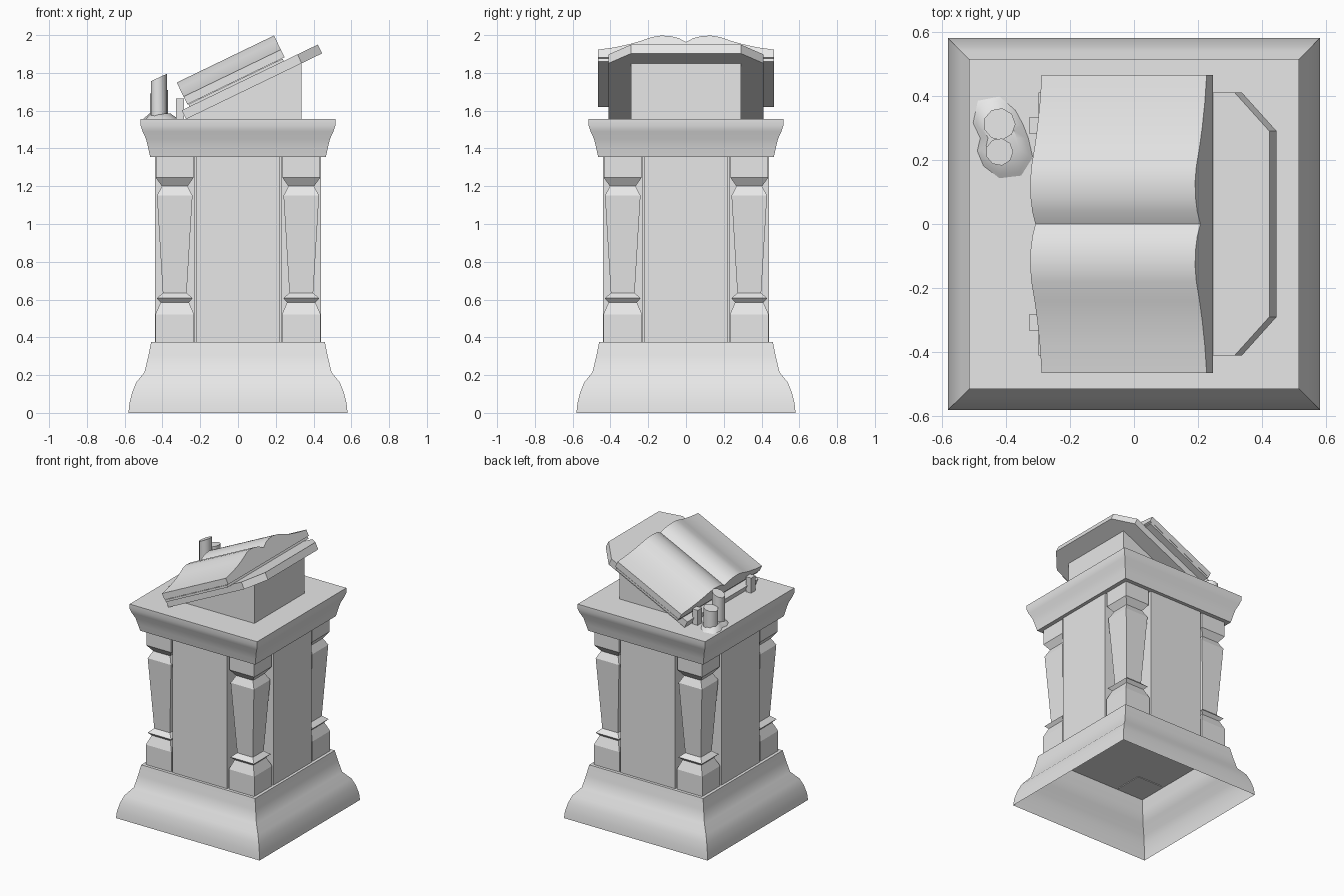
import bpy
import bmesh
import math
from mathutils import Matrix, Vector

cube = bpy.data.objects.get("Cube")
if cube:
    bpy.data.objects.remove(cube, do_unlink=True)

GREY = (0.8, 0.8, 0.8, 1.0)
stone = bpy.data.materials.new("plain_grey")
stone.use_nodes = True
stone.diffuse_color = GREY
stone.node_tree.nodes["Principled BSDF"].inputs["Base Color"].default_value = GREY


def finish(name, bm, smooth=None):
    """Turn a bmesh into a named object, smooth up to the given angle."""
    bmesh.ops.recalc_face_normals(bm, faces=bm.faces)
    mesh = bpy.data.meshes.new(name)
    bm.to_mesh(mesh)
    bm.free()
    mesh.materials.append(stone)
    obj = bpy.data.objects.new(name, mesh)
    bpy.context.collection.objects.link(obj)
    if smooth:
        bpy.ops.object.select_all(action="DESELECT")
        obj.select_set(True)
        bpy.context.view_layer.objects.active = obj
        bpy.ops.object.shade_smooth_by_angle(angle=math.radians(smooth))
    return obj


def loft(name, rings, bottom=True, smooth=None):
    """Bridge rings of points, capping the top and optionally the bottom."""
    bm = bmesh.new()
    loops = [[bm.verts.new(p) for p in ring] for ring in rings]
    n = len(loops[0])
    for low, high in zip(loops, loops[1:]):
        for i in range(n):
            j = (i + 1) % n
            bm.faces.new((low[i], low[j], high[j], high[i]))
    bm.faces.new(loops[-1])
    if bottom:
        bm.faces.new(loops[0][::-1])
    return finish(name, bm, smooth)


def square_loft(name, profile, centre=(0, 0), bottom=True, smooth=None):
    """Square section swept up a (half width, height) profile."""
    corners = ((-1, -1), (1, -1), (1, 1), (-1, 1))
    rings = [[(centre[0] + x * h, centre[1] + y * h, z) for x, y in corners]
             for h, z in profile]
    return loft(name, rings, bottom, smooth)


def box(name, low, high):
    bm = bmesh.new()
    low, high = Vector(low), Vector(high)
    size = Matrix.Diagonal((*(high - low), 1))
    bmesh.ops.create_cube(bm, size=1, matrix=Matrix.Translation((low + high) / 2) @ size)
    return finish(name, bm)


# Plinth, open underneath, and moulded cap
square_loft("plinth", [(0.58, 0), (0.575, 0.05), (0.56, 0.11), (0.54, 0.16),
                       (0.495, 0.215), (0.475, 0.3), (0.46, 0.375)],
            bottom=False, smooth=40)
square_loft("cap", [(0.465, 1.355), (0.475, 1.4), (0.487, 1.45), (0.505, 1.49),
                    (0.515, 1.52), (0.515, 1.555)], smooth=40)

# Cross-shaped pedestal body
box("pedestal_core", (-0.23, -0.23, 0.37), (0.23, 0.23, 1.36))
box("side_panels", (-0.44, -0.22, 0.37), (0.44, 0.22, 1.36))
box("front_back_panels", (-0.22, -0.44, 0.37), (0.22, 0.44, 1.36))

# Square balusters at the four corners
BALUSTER = [(0.103, 0.37), (0.103, 0.52), (0.075, 0.585), (0.095, 0.607),
            (0.063, 0.635), (0.094, 1.15), (0.068, 1.2), (0.1, 1.245), (0.1, 1.36)]
for x_name, x in (("right", -1), ("left", 1)):
    for y_name, y in (("front", -1), ("back", 1)):
        square_loft(f"{y_name}_{x_name}_baluster", BALUSTER, (x * 0.335, y * 0.335))

# Wedge carrying the reading board
wedge = [(-0.275, 1.555), (0.335, 1.555), (0.335, 1.85)]
loft("reading_wedge", [[(x, y, z) for x, z in wedge] for y in (-0.29, 0.29)])

TILT = math.radians(25.8)


def tilted(s, y, t):
    """Point at distance s up the slope and t off the board's underside."""
    return (-0.275 + s * math.cos(TILT) - t * math.sin(TILT), y,
            1.555 + s * math.sin(TILT) + t * math.cos(TILT))


# Reading board with clipped upper corners
board = [(0, -0.41), (0.68, -0.41), (0.8, -0.29), (0.8, 0.29), (0.68, 0.41), (0, 0.41)]
loft("reading_board", [[tilted(s, y, t) for s, y in board] for t in (0, 0.052)])

# Stops holding the book
for side, y in (("front", -0.308), ("back", 0.308)):
    box(f"{side}_book_stop", (-0.328, y - 0.025, 1.555), (-0.285, y + 0.025, 1.665))

# Open book: cover slab and swelling pages
cover = [(0.045, -0.465), (0.6, -0.465), (0.6, 0.465), (0.045, 0.465)]
loft("book_cover", [[tilted(s, y, t) for s, y in cover] for t in (0.05, 0.066)])
half_page = [(0.04, 0.113), (0.08, 0.124), (0.13, 0.128), (0.18, 0.119), (0.24, 0.096),
             (0.3, 0.077), (0.38, 0.058), (0.465, 0.045)]
section = ([(-y, t) for y, t in half_page[::-1]] + [(0, 0.09)] + half_page
           + [(0.465, 0), (-0.465, 0)])
loft("book_pages", [[tilted(s, y, t + 0.068) for y, t in section]
                    for s in (0.04, 0.612)], smooth=25)


# Candles with slanted tops
def candle(name, y, radius, top, slant):
    rings = []
    for z, lean in ((1.56, 0), (top, slant)):
        ring = []
        for i in range(9):
            a = math.tau * i / 9
            dx = radius * math.cos(a)
            ring.append((-0.42 + dx, y + radius * math.sin(a), z + lean * dx / radius))
        rings.append(ring)
    loft(name, rings, smooth=45)


candle("tall_candle", 0.225, 0.043, 1.775, 0.02)
candle("short_candle", 0.312, 0.05, 1.7, 0.01)

# Irregular pool of melted wax
spread = [0.09, 0.085, 0.1, 0.13, 0.135, 0.095, 0.06, 0.08, 0.1, 0.125, 0.135, 0.12]
pool = []
for scale, z in ((1, 1.555), (0.9, 1.563), (0.6, 1.585)):
    pool.append([(-0.42 + scale * r * math.cos(math.tau * i / 12),
                  0.268 + scale * r * math.sin(math.tau * i / 12), z)
                 for i, r in enumerate(spread)])
loft("wax_pool", pool, smooth=40)
